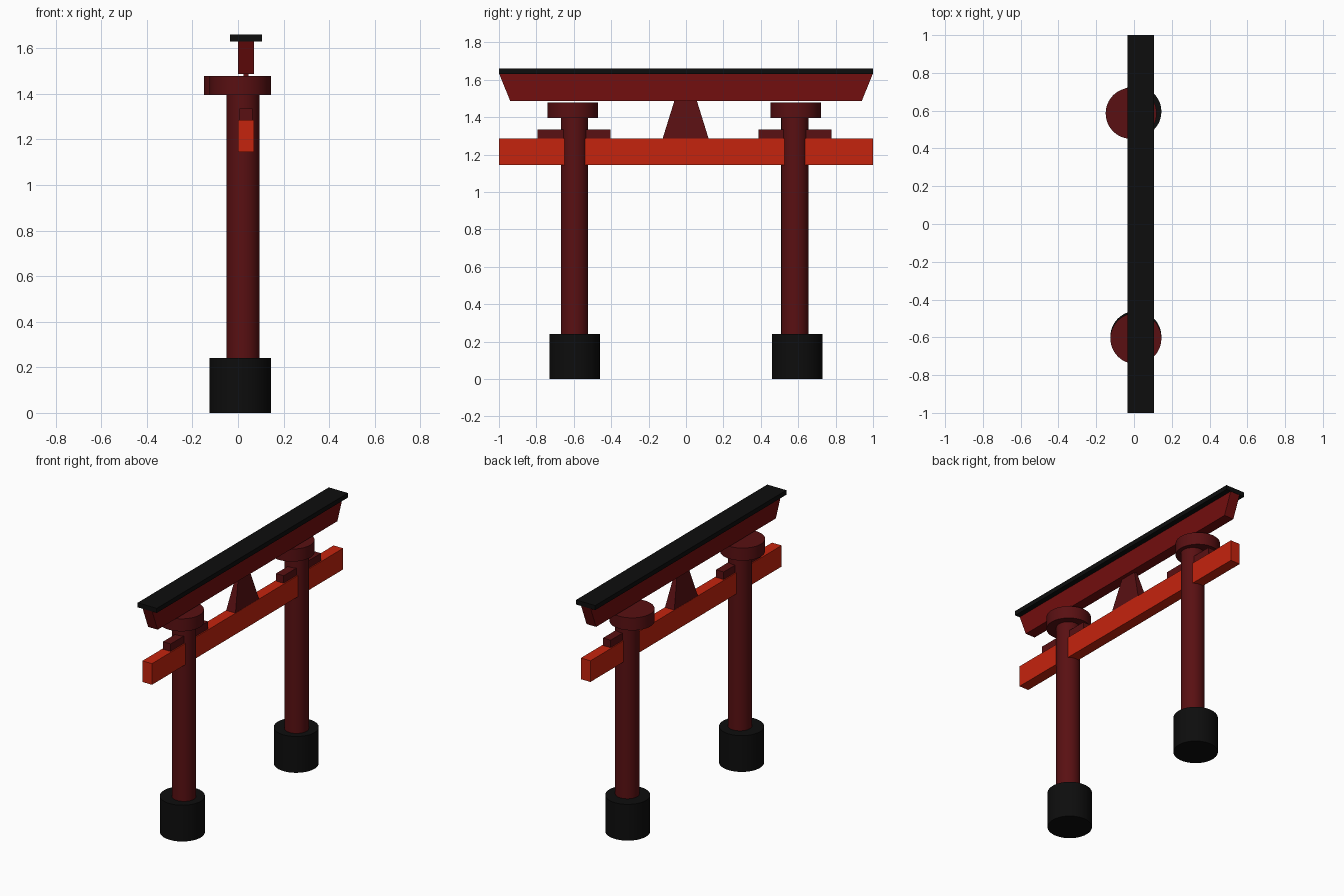
import bpy, bmesh, math

cube = bpy.data.objects.get("Cube")
if cube:
    bpy.data.objects.remove(cube, do_unlink=True)


def material(name, rgb):
    m = bpy.data.materials.new(name)
    m.use_nodes = True
    m.diffuse_color = (*rgb, 1)
    m.node_tree.nodes["Principled BSDF"].inputs["Base Color"].default_value = (*rgb, 1)
    return m


DARK_RED = material("dark red", (0.1, 0.005, 0.006))
CRIMSON = material("crimson", (0.17, 0.0044, 0.0044))
VERMILION = material("vermilion", (0.56, 0.017, 0.0042))
BLACK = material("black", (0.004, 0.004, 0.004))


def cylinder(name, x, y, z0, z1, radius, mat):
    bpy.ops.mesh.primitive_cylinder_add(vertices=48, radius=radius, depth=z1 - z0,
                                        location=(x, y, (z0 + z1) / 2))
    ob = bpy.context.object
    ob.name = name
    ob.data.materials.append(mat)
    bpy.ops.object.shade_smooth_by_angle(angle=math.radians(40))


def block(name, x, y, z0, z1, bottom, top, mat):
    """Box whose bottom and top half sizes (x, y) may differ."""
    bm = bmesh.new()
    bmesh.ops.create_cube(bm, size=2)
    for v in bm.verts:
        half = top if v.co.z > 0 else bottom
        v.co = (x + v.co.x * half[0], y + v.co.y * half[1], z1 if v.co.z > 0 else z0)
    mesh = bpy.data.meshes.new(name)
    bm.to_mesh(mesh)
    bm.free()
    mesh.materials.append(mat)
    bpy.context.collection.objects.link(bpy.data.objects.new(name, mesh))


# Pillars: base, post, cap and the wedge block over the tie beam
for side, base_y, post_y, cap_x, cap_y, wedge_y in (
        ("front", -0.596, -0.596, 0.01, -0.606, -0.599),
        ("back", 0.595, 0.582, -0.015, 0.586, 0.583)):
    cylinder(side + "_base", 0.01, base_y, 0, 0.24, 0.135, BLACK)
    cylinder(side + "_post", 0.022, post_y, 0.23, 1.41, 0.073, DARK_RED)
    cylinder(side + "_cap", cap_x, cap_y, 1.395, 1.478, 0.135, DARK_RED)
    block(side + "_wedge", 0.035, wedge_y, 1.28, 1.335,
          (0.028, 0.195), (0.028, 0.195), DARK_RED)

# Tie beam and the tapered centre strut
block("tie_beam", 0.035, 0, 1.145, 1.285, (0.035, 1), (0.035, 1), VERMILION)
block("centre_strut", 0.035, -0.002, 1.285, 1.488, (0.034, 0.123), (0.01, 0.06), DARK_RED)

# Top beam with slanted ends, and the flat roof
block("top_beam", 0.035, 0, 1.487, 1.63, (0.035, 0.94), (0.035, 0.998), CRIMSON)
block("roof", 0.035, 0, 1.63, 1.66, (0.07, 1), (0.07, 1), BLACK)
